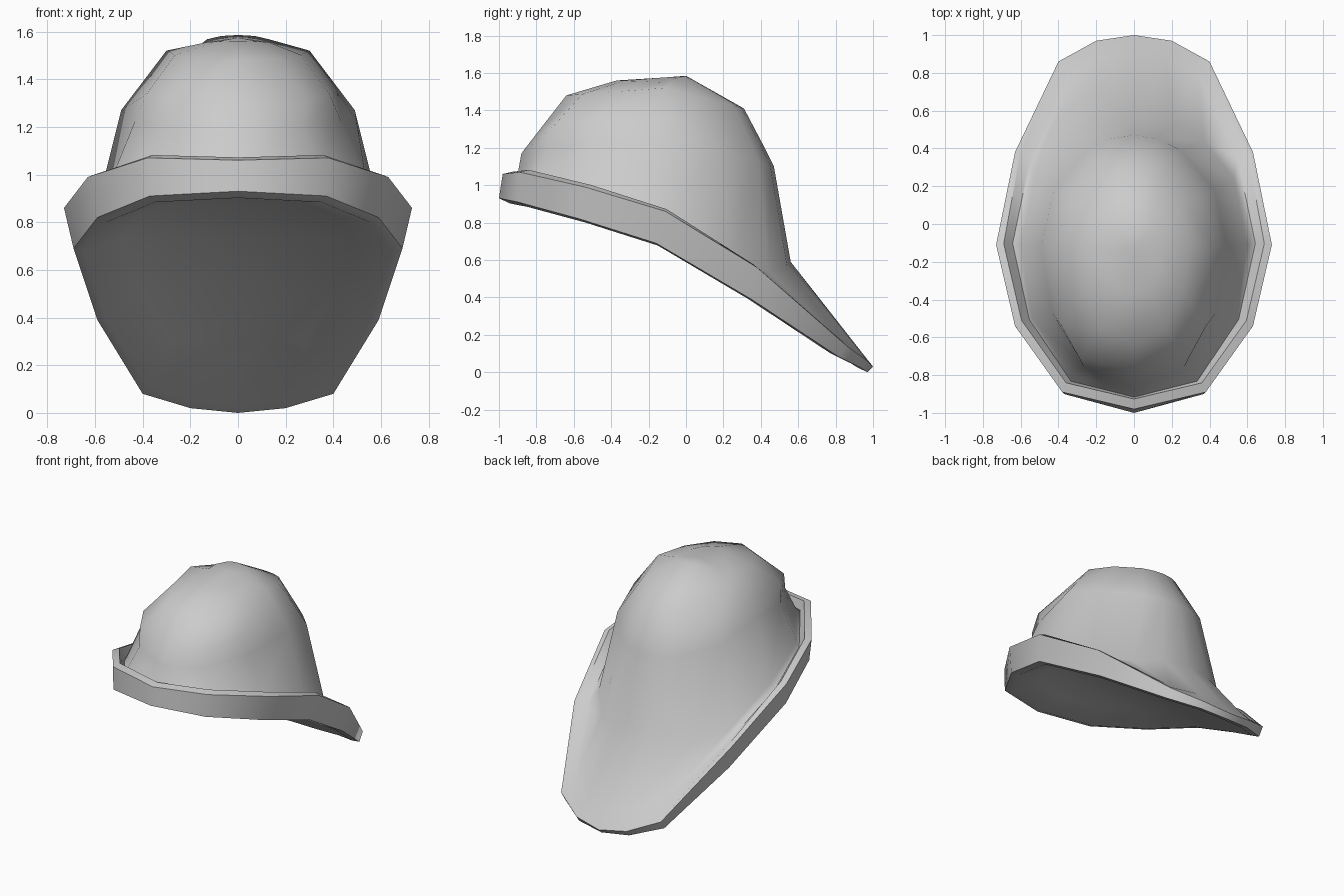
import bpy
import bmesh
import math

cube = bpy.data.objects.get("Cube")
if cube:
    bpy.data.objects.remove(cube, do_unlink=True)

# One plain grey for the whole helmet
grey = bpy.data.materials.new("light_grey")
grey.use_nodes = True
shade = (0.6, 0.6, 0.6, 1)
grey.diffuse_color = shade
grey.node_tree.nodes["Principled BSDF"].inputs["Base Color"].default_value = shade

# Half outlines, running from the front centre round the left side to the back
brim_top = [(0, -.98, 1.06), (.38, -.89, 1.07), (.63, -.54, .99), (.73, -.11, .86),
            (.63, .38, .56), (.4, .86, .14), (.2, .97, .06), (0, 1, .03)]
brim_bottom = [(0, -1, .93), (.37, -.9, .91), (.59, -.57, .82), (.69, -.16, .69),
               (.59, .35, .39), (.4, .82, .08), (.2, .94, .02), (0, .97, 0)]
crown_base = [(0, -.9, 1.06), (.33, -.79, 1.04), (.54, -.5, .96), (.6, -.11, .83),
              (.53, .24, .62), (.37, .44, .54), (.2, .54, .57), (0, .56, .59)]

# How strongly the gutter is formed at each station
gutter = [1, 1, 1, 1, .7, .15, 0, 0]
angles = [math.radians(a) for a in (0, 33, 62, 90, 120, 150, 165, 180)]


def inset_brim(shrink_x, shrink_y, rear, drop):
    """Step in from the brim edge: into the gutter, or up the rear slope."""
    ring = []
    for (x, y, z), w in zip(brim_top, gutter):
        depth = rear + (1 - rear) * w
        rise = (1 - w) * 1.27 * abs(y) * shrink_y * depth
        ring.append((x * (1 - shrink_x * depth), y * (1 - shrink_y * depth),
                     z + rise - drop * w))
    return ring


def inset_underside(shrink, lift):
    """Step in from the lower edge, following its slope."""
    return [(x * (1 - shrink), y * (1 - shrink),
             z + shrink * y * (.3 if y < 0 else .65) + lift)
            for x, y, z in brim_bottom]


def crown_ring(width, y, z, front_power=1):
    """Oval ring; y and z are given at the front, side and back."""
    ring = []
    for a in angles:
        c = math.cos(a)
        end, power = (0, front_power) if c > 0 else (2, 1)
        t = abs(c)
        ring.append((width * abs(math.sin(a)) ** power,
                     y[1] + (y[end] - y[1]) * t ** power,
                     z[1] + (z[end] - z[1]) * t))
    return ring


rings = [
    inset_underside(.3, .06),
    inset_underside(.06, -.01),
    brim_bottom,
    brim_top,
    inset_brim(.055, .055, .2, -.012),
    inset_brim(.12, .065, 1.3, .06),
    crown_base,
    crown_ring(.49, (-.88, -.11, .47), (1.17, 1.27, 1.1)),
    crown_ring(.414, (-.78, -.11, .41), (1.3, 1.37, 1.22), .6),
    crown_ring(.3, (-.64, -.11, .31), (1.48, 1.52, 1.41)),
    crown_ring(.15, (-.37, -.13, 0), (1.56, 1.55, 1.585)),
]

# Loft the closed rings, each half mirrored to the right
bm = bmesh.new()
loops = []
for half in rings:
    full = half + [(-x, y, z) for x, y, z in half[-2:0:-1]]
    loops.append([bm.verts.new(p) for p in full])
count = len(loops[0])
for low, high in zip(loops, loops[1:]):
    for i in range(count):
        j = (i + 1) % count
        bm.faces.new((low[i], low[j], high[j], high[i]))

# Close the underside with strips across the width
ceiling = loops[0]
for i in range(count // 2):
    corners = [ceiling[i], ceiling[i + 1], ceiling[-i - 1], ceiling[-i]]
    bm.faces.new(list(dict.fromkeys(corners)))

# Close the crown with a fan round a low peak
peak = bm.verts.new((0, -.13, 1.575))
for i in range(count):
    bm.faces.new((loops[-1][i], loops[-1][(i + 1) % count], peak))
bmesh.ops.recalc_face_normals(bm, faces=bm.faces)

mesh = bpy.data.meshes.new("helmet")
bm.to_mesh(mesh)
bm.free()
mesh.materials.append(grey)
helmet = bpy.data.objects.new("helmet", mesh)
bpy.context.collection.objects.link(helmet)

bpy.ops.object.select_all(action="DESELECT")
helmet.select_set(True)
bpy.context.view_layer.objects.active = helmet
bpy.ops.object.shade_smooth_by_angle(angle=math.radians(55))
